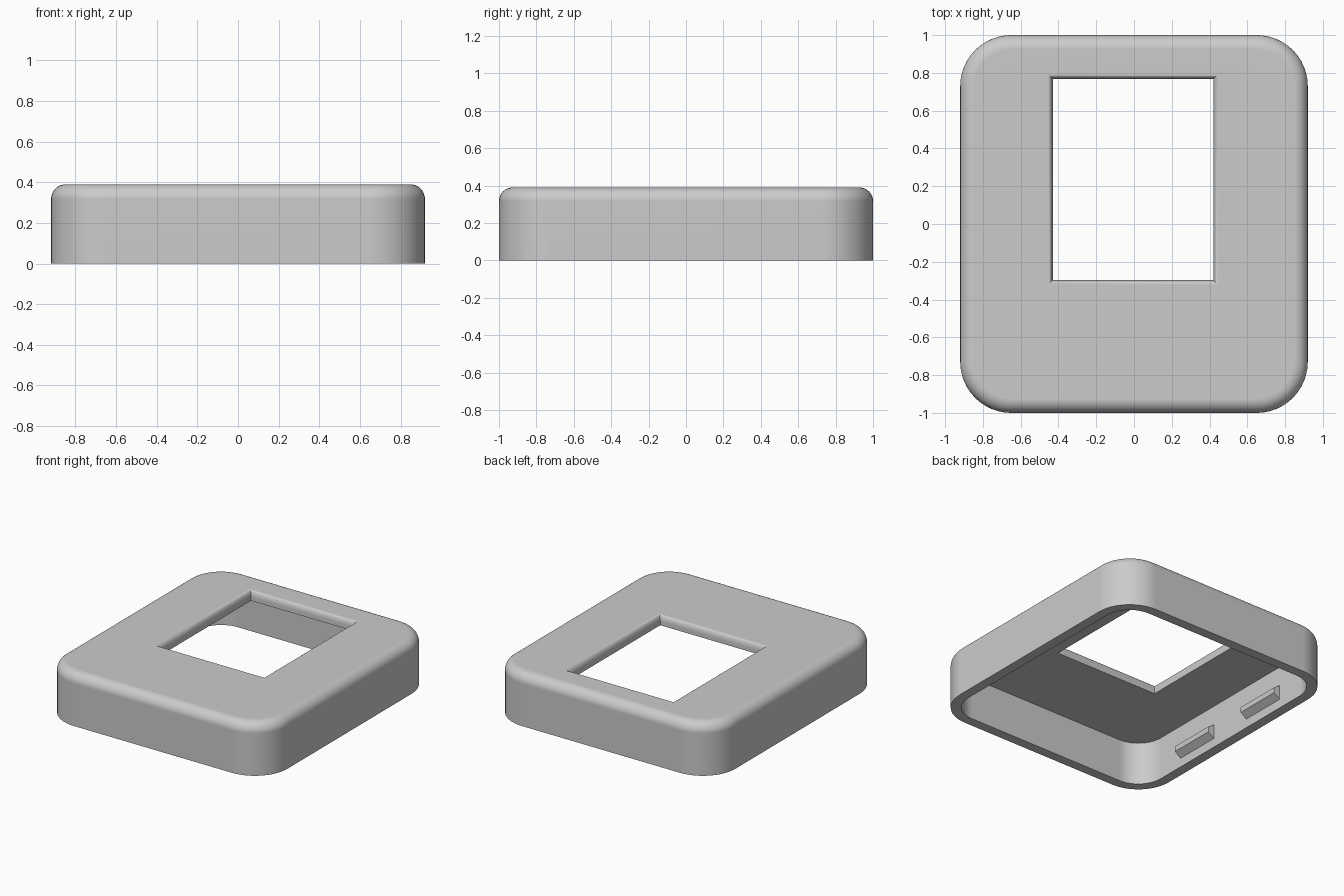
import bpy, bmesh, math

cube = bpy.data.objects.get("Cube")
if cube:
    bpy.data.objects.remove(cube, do_unlink=True)

# One plain grey material
grey = bpy.data.materials.new("plain grey")
grey.use_nodes = True
colour = (0.6, 0.6, 0.6, 1)
grey.diffuse_color = colour
bsdf = grey.node_tree.nodes["Principled BSDF"]
bsdf.inputs["Base Color"].default_value = colour
bsdf.inputs["Roughness"].default_value = 0.6

HALF_X, HALF_Y, HEIGHT = 0.92, 1.0, 0.39
CORNER, FILLET, WALL = 0.27, 0.073, 0.073
UNDERSIDE = HEIGHT - WALL


def finish(bm, name):
    bmesh.ops.recalc_face_normals(bm, faces=bm.faces)
    mesh = bpy.data.meshes.new(name)
    bm.to_mesh(mesh)
    bm.free()
    mesh.materials.append(grey)
    obj = bpy.data.objects.new(name, mesh)
    bpy.context.collection.objects.link(obj)
    return obj


def rounded_ring(bm, inset, z, steps=12):
    """Rounded rectangle loop, inset from the outer outline."""
    r = CORNER - inset
    cx, cy = HALF_X - CORNER, HALF_Y - CORNER
    ring = []
    for q, (sx, sy) in enumerate([(1, 1), (-1, 1), (-1, -1), (1, -1)]):
        for i in range(steps + 1):
            a = (q + i / steps) * math.pi / 2
            ring.append(bm.verts.new((sx * cx + r * math.cos(a),
                                      sy * cy + r * math.sin(a), z)))
    return ring


def window_ring(bm, grow, z):
    """Rectangular window loop, grown outward."""
    x0, x1, y0, y1 = -0.43 - grow, 0.42 + grow, -0.297 - grow, 0.767 + grow
    return [bm.verts.new((x, y, z))
            for x, y in [(x0, y0), (x1, y0), (x1, y1), (x0, y1)]]


def skin(bm, rings):
    for a, b in zip(rings, rings[1:]):
        n = len(a)
        for i in range(n):
            j = (i + 1) % n
            bm.faces.new((a[i], a[j], b[j], b[i]))


def fill_between(bm, outer, inner):
    edges = []
    for ring in (outer, inner):
        for i, v in enumerate(ring):
            w = ring[(i + 1) % len(ring)]
            edges.append(bm.edges.get((v, w)))
    bmesh.ops.triangle_fill(bm, edges=edges, use_beauty=True)


# Hollow cover: inner wall, rim, outer wall and rounded top edge
bm = bmesh.new()
shell = [rounded_ring(bm, WALL, UNDERSIDE), rounded_ring(bm, WALL, 0),
         rounded_ring(bm, 0, 0)]
for i in range(9):
    a = i / 8 * math.pi / 2
    shell.append(rounded_ring(bm, FILLET * (1 - math.cos(a)),
                              HEIGHT - FILLET * (1 - math.sin(a))))
skin(bm, shell)

# Window through the top with a softly rounded upper lip
lip_width, lip_height = 0.024, 0.045
window = [window_ring(bm, 0, UNDERSIDE)]
for i in range(7):
    a = i / 6 * math.pi / 2
    window.append(window_ring(bm, lip_width * (1 - math.cos(a)),
                              HEIGHT - lip_height * (1 - math.sin(a))))
skin(bm, window)
fill_between(bm, shell[-1], window[-1])
fill_between(bm, shell[0], window[0])
cover = finish(bm, "cover_shell")
bpy.context.view_layer.objects.active = cover
cover.select_set(True)
bpy.ops.object.shade_smooth_by_angle(angle=math.radians(35))
normals = cover.modifiers.new("even_normals", 'WEIGHTED_NORMAL')
normals.keep_sharp = True

# Snap ridges on the inside of both side walls
inner_x = HALF_X - WALL
profile = [(0.01, 0.06), (-0.05, 0.1), (-0.05, 0.14), (0.01, 0.18)]
for side, sx in (("left", 1), ("right", -1)):
    for place, sy in (("front", -1), ("back", 1)):
        bm = bmesh.new()
        ends = [[bm.verts.new((sx * (inner_x + d), sy * y, z))
                 for d, z in profile] for y in (0.17, 0.52)]
        skin(bm, ends)
        for end in ends:
            bm.faces.new(end)
        finish(bm, f"{side}_{place}_snap_ridge")
